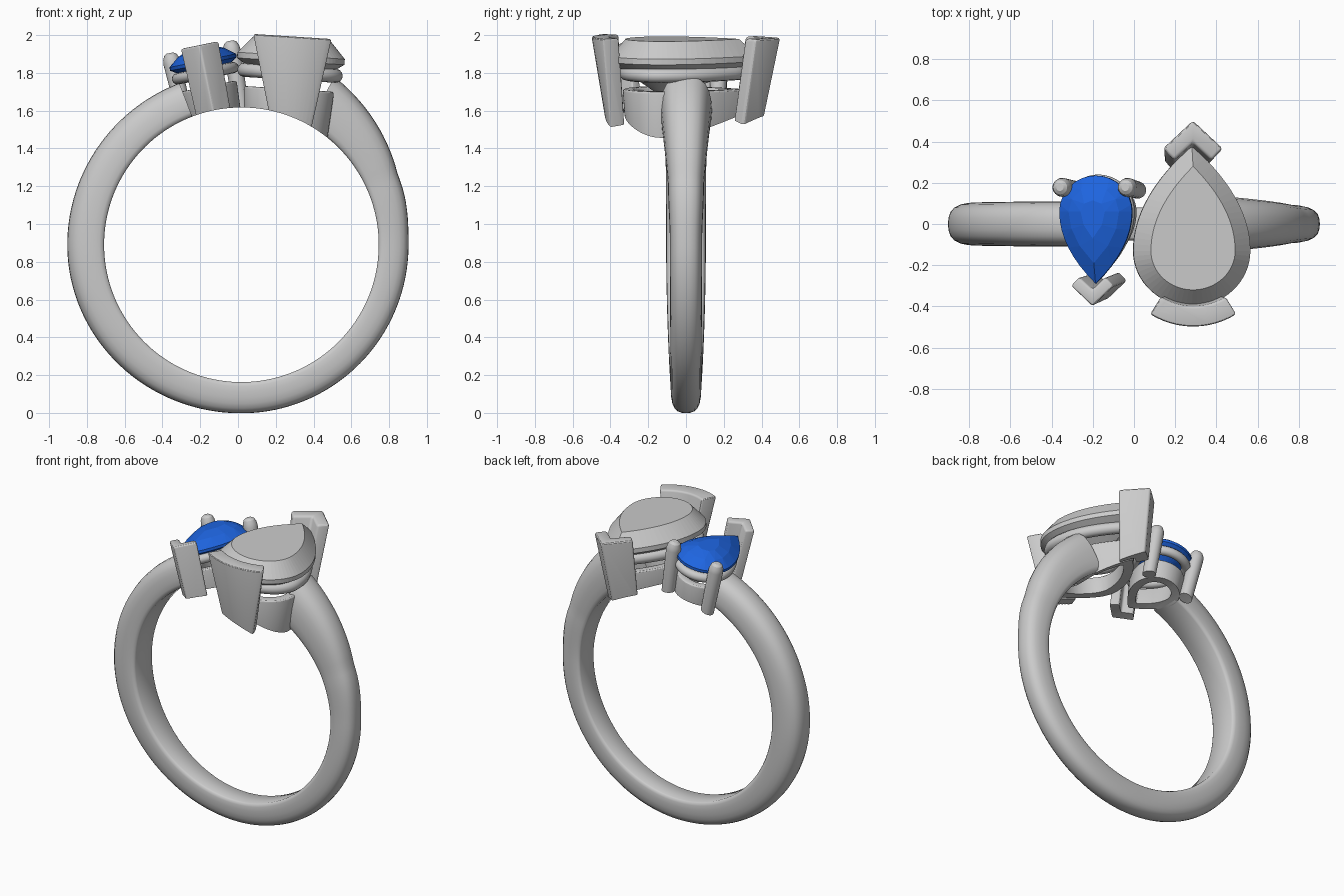
import bpy, bmesh, math
from mathutils import Vector, Matrix

if "Cube" in bpy.data.objects:
    bpy.data.objects.remove(bpy.data.objects["Cube"])

CX, CZ, R = 0.018, 0.89, 0.727          # finger hole centre and radius


def finish(bm, name, mat=None, smooth=None):
    bmesh.ops.recalc_face_normals(bm, faces=bm.faces)
    me = bpy.data.meshes.new(name)
    bm.to_mesh(me)
    bm.free()
    ob = bpy.data.objects.new(name, me)
    bpy.context.collection.objects.link(ob)
    if mat:
        ob.matrix_world = mat
    if smooth:
        shade(ob, smooth)
    return ob


def activate(ob):
    bpy.ops.object.select_all(action='DESELECT')
    ob.select_set(True)
    bpy.context.view_layer.objects.active = ob


def shade(ob, deg):
    activate(ob)
    bpy.ops.object.shade_smooth_by_angle(angle=math.radians(deg))


def skin(loops, closed=False):
    """Bridge equal-sized loops of points; cap the ends unless closed."""
    bm = bmesh.new()
    vs = [[bm.verts.new(p) for p in lp] for lp in loops]
    n = len(vs[0])
    for i in range(len(vs) if closed else len(vs) - 1):
        a, b = vs[i], vs[(i + 1) % len(vs)]
        for j in range(n):
            k = (j + 1) % n
            bm.faces.new((a[j], a[k], b[k], b[j]))
    if not closed:
        bm.faces.new(vs[0])
        bm.faces.new(vs[-1])
    return bm


def pear(a, r, L, z, s=1, n=16):
    """Pear outline: half width a, round end r, tip at distance L along s*y."""
    pts = [(a * (1 - (1 - i / n) ** 2), L * (1 - i / n)) for i in range(n)]
    pts += [(a * math.cos(math.pi * i / (2 * n)), -r * math.sin(math.pi * i / (2 * n)))
            for i in range(2 * n)]
    pts += [(-a * (1 - (i / n) ** 2), L * i / n) for i in range(n)]
    return [Vector((x, s * y, z)) for x, y in pts]


# Finger cutter: trims the undersides of all setting parts
bm = bmesh.new()
bmesh.ops.create_cone(bm, cap_ends=True, segments=128, radius1=R, radius2=R, depth=2,
                      matrix=Matrix.Translation((CX, 0, CZ)) @ Matrix.Rotation(math.pi / 2, 4, 'X'))
cutter = finish(bm, "finger_cutter")
cutter.hide_render = True
cutter.hide_viewport = False


def trim(ob, bevel):
    m = ob.modifiers.new("bevel", 'BEVEL')
    m.width, m.segments, m.limit_method = bevel, 3, 'ANGLE'
    m.angle_limit = math.radians(35)
    b = ob.modifiers.new("cut", 'BOOLEAN')
    b.operation, b.object, b.solver = 'DIFFERENCE', cutter, 'EXACT'
    activate(ob)
    for name in ("bevel", "cut"):
        bpy.ops.object.modifier_apply(modifier=name)
    shade(ob, 28)


# Shank: swept section with varying thickness and half width
KEYS = [(111, .19, .11), (180, .195, .105), (270, .165, .08),
        (360, .158, .085), (384, .18, .095), (421, .29, .137)]


def size_at(t):
    for (t0, h0, w0), (t1, h1, w1) in zip(KEYS, KEYS[1:]):
        if t <= t1:
            f = (t - t0) / (t1 - t0)
            f = f if t > 384 else f * f * (3 - 2 * f)
            return h0 + (h1 - h0) * f, w0 + (w1 - w0) * f
    return KEYS[-1][1:]


half = [(.82, 0), (.93, .04), (.985, .13), (1, .3), (.975, .5), (.9, .69), (.76, .84), (.55, .94), (.28, .985)]
section = half + [(0, 1)] + [(-v, u) for v, u in reversed(half)]
loops = []
for i in range(121):
    t = 111 + 310 * i / 120
    h, w = size_at(t)
    c, s = math.cos(math.radians(t)), math.sin(math.radians(t))
    loops.append([Vector((CX + (R + u * h) * c, v * w, CZ + (R + u * h) * s)) for v, u in section])
finish(skin(loops), "shank", smooth=40)


def gallery(name, mat, a, r, L, wall, top, bottom, s):
    k = .88
    w = wall
    o = [pear(a, r, L, top, s), pear(a * k, r * k, L * k, bottom, s),
         pear(a * k - w, r * k - w, L * k - 1.3 * w, bottom, s), pear(a - w, r - w, L - 1.3 * w, top, s)]
    trim(finish(skin(o, True), name, mat), .015)


def rail(name, mat, a, r, L, z, s, depth):
    cu = bpy.data.curves.new(name, 'CURVE')
    cu.dimensions, cu.bevel_depth, cu.bevel_resolution = '3D', depth, 4
    pts = pear(a, r, L, z, s)
    sp = cu.splines.new('POLY')
    sp.points.add(len(pts) - 1)
    for p, q in zip(sp.points, pts):
        p.co = (*q, 1)
    sp.use_cyclic_u = True
    ob = bpy.data.objects.new(name, cu)
    ob.matrix_world = mat
    bpy.context.collection.objects.link(ob)


def gem(name, mat, points):
    bm = bmesh.new()
    for p in points:
        bm.verts.new(p)
    res = bmesh.ops.convex_hull(bm, input=bm.verts)
    bmesh.ops.delete(bm, geom=list({g for g in res["geom_interior"] + res["geom_unused"]
                                    if isinstance(g, bmesh.types.BMVert)}), context='VERTS')
    bmesh.ops.dissolve_limit(bm, angle_limit=math.radians(1), verts=bm.verts, edges=bm.edges)
    return finish(bm, name, mat)


def chevron(apex, arm, t, z, s, deg=47):
    sn, cs = math.sin(math.radians(deg)), math.cos(math.radians(deg))
    right = [(arm * sn, apex - arm * cs), (arm * sn - t * cs, apex - arm * cs - t * sn)]
    pts = [(0, apex)] + right + [(0, apex - t / sn)] + [(-x, y) for x, y in reversed(right)]
    return [Vector((x, s * y, z)) for x, y in pts]


def arc(r0, r1, deg, cy, z, dx=0, n=12):
    ang = [math.radians(-deg + 2 * deg * i / n) for i in range(n + 1)]
    ring = [(r1, a) for a in ang] + [(r0, a) for a in reversed(ang)]
    return [Vector((dx + r * math.sin(a), cy - r * math.cos(a), z)) for r, a in ring]


# Large pear setting, tip to the back, leaning slightly right
BIG = Matrix.Translation((.28, -.13, 1.875)) @ Matrix.Rotation(math.radians(3.7), 4, 'Y')
gem("large_pear_stone", BIG,
    pear(.285, .27, .51, .016) + pear(.285, .27, .51, -.014)
    + pear(.205, .19, .41, .105) + [Vector((0, 0, -.2)), Vector((0, .12, -.18))])
rail("large_rail", BIG, .243, .19, .42, -.075, 1, .037)
gallery("large_gallery", BIG, .24, .205, .44, .065, -.16, -.52, 1)
trim(finish(skin([arc(.3, .4, 32, .03, .118), arc(.23, .31, 18, .03, -.42, .03)]),
            "large_round_end_prong", BIG), .016)
trim(finish(skin([chevron(.635, .2, .08, .112, 1), chevron(.525, .15, .075, -.42, 1)]),
            "large_tip_prong", BIG), .016)

# Small pear setting, tip to the front, leaning left
SMALL = Matrix.Translation((-.185, .06, 1.857)) @ Matrix.Rotation(math.radians(-11.5), 4, 'Y')
blue = bpy.data.materials.new("blue_stone")
blue.diffuse_color = (.013, .13, .75, 1)
blue.use_nodes = True
blue.node_tree.nodes["Principled BSDF"].inputs["Base Color"].default_value = blue.diffuse_color
stone = gem("small_pear_stone", SMALL,
            pear(.18, .175, .35, .008, -1, 8) + pear(.18, .175, .35, -.01, -1, 8)
            + pear(.125, .12, .25, .052, -1, 3) + pear(.06, .055, .13, .078, -1, 2)
            + [Vector((0, 0, -.12))])
stone.data.materials.append(blue)
rail("small_rail", SMALL, .15, .15, .29, -.06, -1, .03)
gallery("small_gallery", SMALL, .155, .15, .29, .055, -.13, -.42, -1)
trim(finish(skin([chevron(.46, .145, .06, .092, -1), chevron(.415, .13, .06, -.40, -1)]),
            "small_tip_prong", SMALL), .013)
for side, label in ((-1, "left"), (1, "right")):
    rods = [[Vector((side * x + r * math.cos(a), y + r * math.sin(a), z))
             for a in [2 * math.pi * i / 24 for i in range(24)]]
            for x, y, r, z in ((.162, .118, .018, .082), (.162, .118, .034, .071), (.162, .118, .043, .05),
                               (.162, .118, .046, .025), (.145, .1, .04, -.40))]
    trim(finish(skin(rods), "small_%s_prong" % label, SMALL), .004)
cutter.hide_viewport = True
